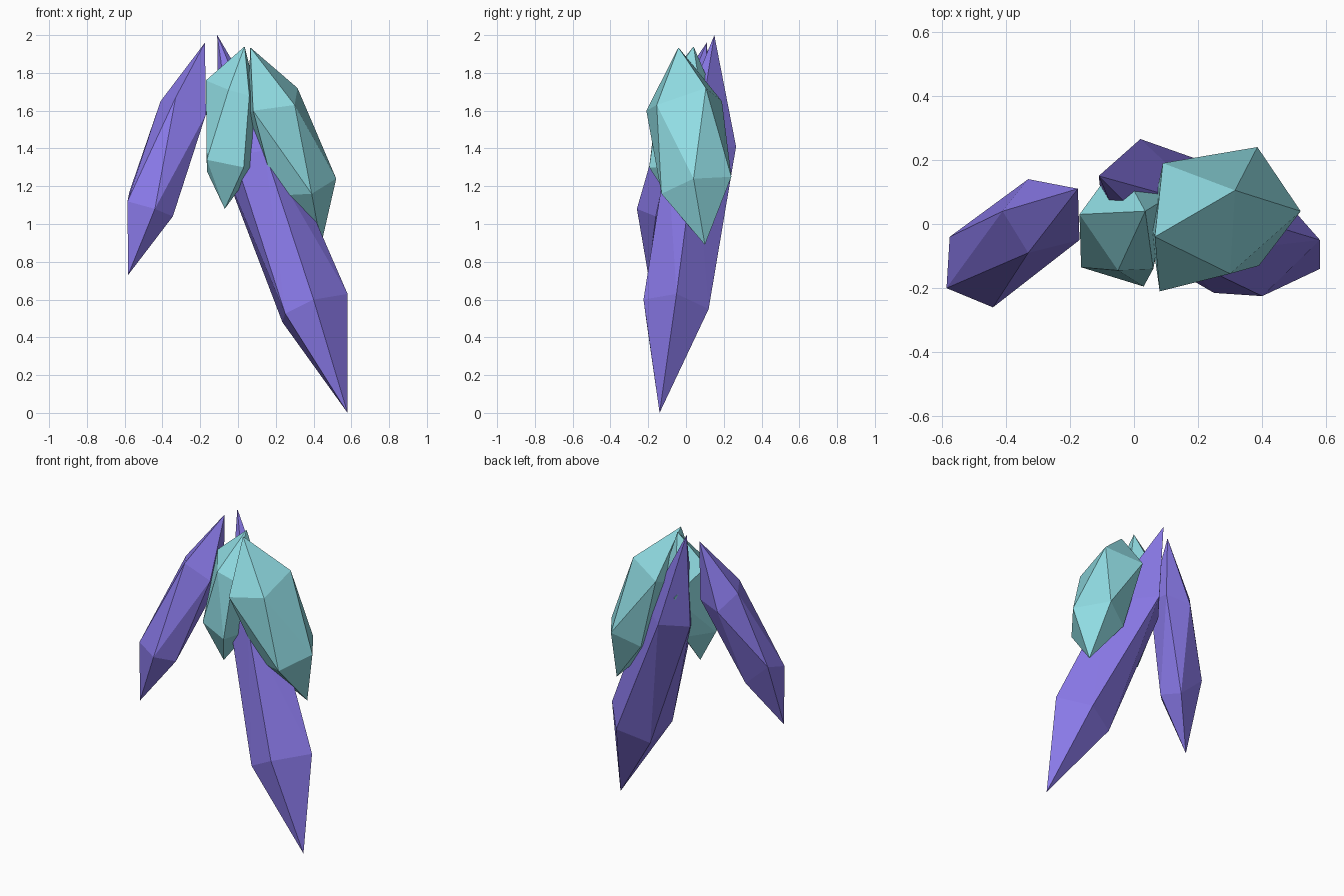
import bpy, bmesh


def material(name, color):
    m = bpy.data.materials.new(name)
    m.diffuse_color = color
    return m


purple = material("purple_crystal", (0.25, 0.19, 0.80, 1))
teal = material("teal_crystal", (0.28, 0.72, 0.77, 1))


def shard(name, mat, top, upper, lower, bottom):
    """Faceted crystal: two tips and two five-point girdles, wrapped by a hull."""
    bm = bmesh.new()
    for p in [top, *upper, *lower, bottom]:
        bm.verts.new(p)
    res = bmesh.ops.convex_hull(bm, input=bm.verts[:])
    loose = [v for v in bm.verts if not v.link_faces]
    bmesh.ops.delete(bm, geom=loose, context='VERTS')
    bmesh.ops.recalc_face_normals(bm, faces=bm.faces[:])
    mesh = bpy.data.meshes.new(name)
    bm.to_mesh(mesh)
    bm.free()
    mesh.materials.append(mat)
    ob = bpy.data.objects.new(name, mesh)
    bpy.context.collection.objects.link(ob)
    return ob


# Slim shard leaning out to the left
shard("left_purple_shard", purple, (-.175, .11, 1.96),
      [(-.41, .04, 1.65), (-.33, -.09, 1.67), (-.17, -.05, 1.58),
       (-.175, .10, 1.57), (-.33, .14, 1.54)],
      [(-.575, -.04, 1.17), (-.585, -.20, 1.12), (-.44, -.26, 1.08),
       (-.345, -.16, 1.04), (-.41, -.04, 1.02)],
      (-.582, -.20, .73))

# Longest shard, from the back top down to the right foot
shard("long_purple_shard", purple, (-.11, .15, 2.0),
      [(.02, .265, 1.41), (-.105, .105, 1.37), (-.02, -.06, 1.36),
       (.14, -.10, 1.39), (.25, .05, 1.39)],
      [(.43, .12, .55), (.235, .04, .48), (.25, -.215, .525),
       (.40, -.225, .60), (.58, -.05, .63)],
      (.58, -.14, 0))

# Stubby shard in the middle
shard("small_teal_shard", teal, (.035, .04, 1.94),
      [(-.17, .03, 1.76), (-.05, -.145, 1.71), (.06, -.14, 1.68),
       (.10, .08, 1.68), (-.05, .195, 1.58)],
      [(-.165, -.135, 1.34), (-.165, -.08, 1.28), (.03, -.195, 1.30),
       (.09, 0, 1.30), (-.05, .09, 1.28)],
      (-.07, -.05, 1.08))

# Broad shard on the right
shard("large_teal_shard", teal, (.065, -.04, 1.935),
      [(.315, .105, 1.72), (.30, -.155, 1.63), (.08, -.21, 1.60),
       (.05, 0, 1.58), (.09, .19, 1.65)],
      [(.52, .04, 1.24), (.385, .24, 1.25), (.22, .16, 1.17),
       (.20, -.06, 1.15), (.39, -.13, 1.16)],
      (.44, .10, .89))
